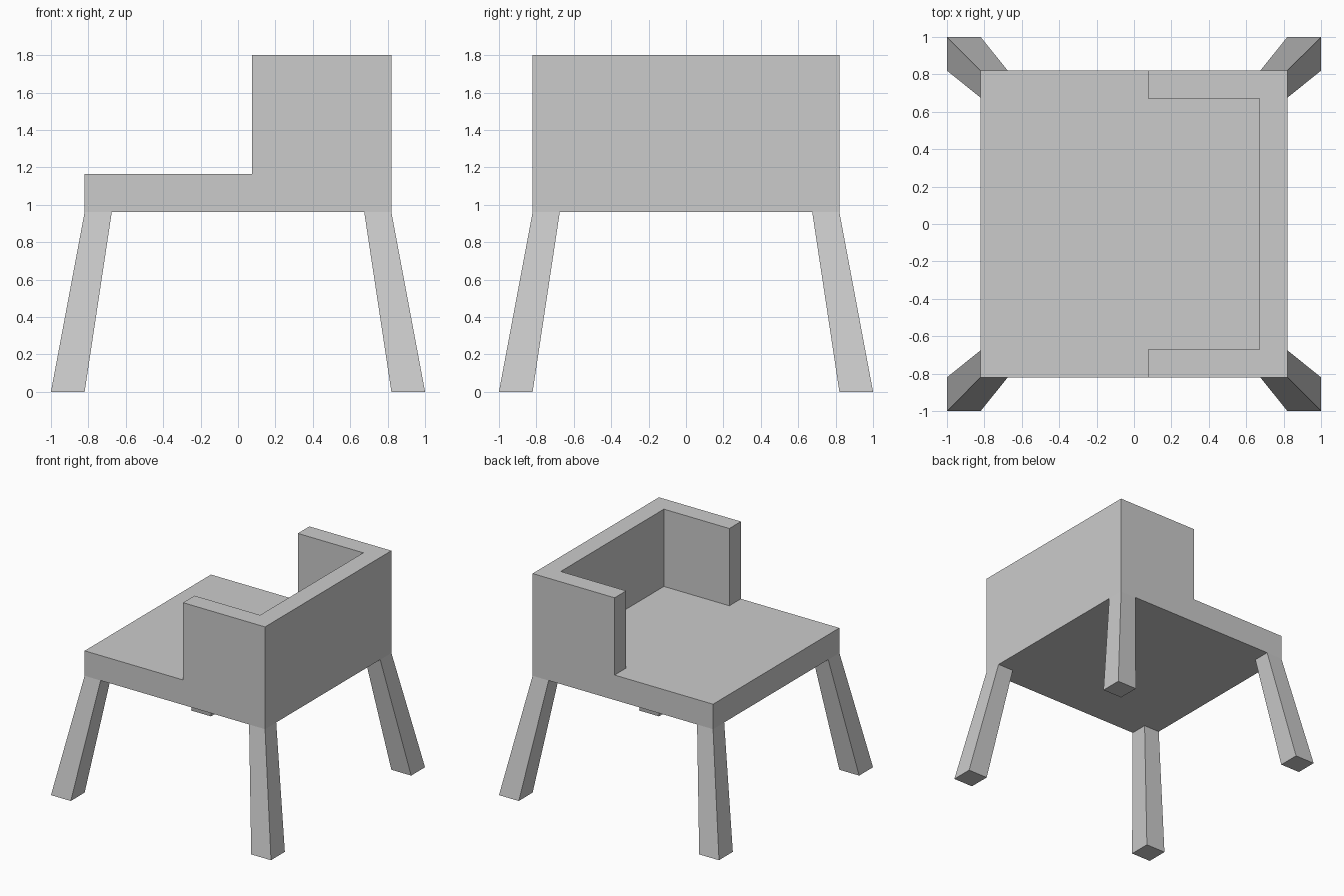
import bpy

cube = bpy.data.objects.get("Cube")
if cube:
    bpy.data.objects.remove(cube, do_unlink=True)

grey = bpy.data.materials.new("plain grey")
grey.use_nodes = True
COLOUR = (0.6, 0.6, 0.6, 1)
grey.diffuse_color = COLOUR
grey.node_tree.nodes["Principled BSDF"].inputs["Base Color"].default_value = COLOUR

SEAT_Z, SEAT_TOP, BACK_TOP = 0.96, 1.165, 1.8
HALF, INNER, ARM_FRONT = 0.82, 0.67, 0.075


def loft(name, low, z0, high, z1):
    """Flat-sided solid between two matching counter-clockwise outlines."""
    n = len(low)
    verts = [(x, y, z0) for x, y in low] + [(x, y, z1) for x, y in high]
    faces = [tuple(reversed(range(n))), tuple(range(n, 2 * n))]
    faces += [(i, (i + 1) % n, n + (i + 1) % n, n + i) for i in range(n)]
    mesh = bpy.data.meshes.new(name)
    mesh.from_pydata(verts, [], faces)
    mesh.materials.append(grey)
    obj = bpy.data.objects.new(name, mesh)
    bpy.context.collection.objects.link(obj)
    return obj


def corner_square(a, b, sx, sy):
    """Square spanning a to b in both axes, mirrored into one corner."""
    pts = [(a * sx, a * sy), (b * sx, a * sy), (b * sx, b * sy), (a * sx, b * sy)]
    return pts if sx * sy > 0 else pts[::-1]


# Seat slab
square = [(-HALF, -HALF), (HALF, -HALF), (HALF, HALF), (-HALF, HALF)]
loft("seat", square, SEAT_Z, square, SEAT_TOP)

# Backrest with two short arms, as one U-shaped wall
half_u = [(INNER, -INNER), (ARM_FRONT, -INNER), (ARM_FRONT, -HALF), (HALF, -HALF)]
wall = half_u + [(x, -y) for x, y in reversed(half_u)]
loft("backrest_and_arms", wall, SEAT_TOP, wall, BACK_TOP)

# Splayed legs, slightly thicker at the foot
for sx, side_x in ((-1, "right"), (1, "left")):
    for sy, side_y in ((-1, "front"), (1, "back")):
        loft(f"{side_y}_{side_x}_leg", corner_square(0.82, 1.0, sx, sy), 0,
             corner_square(0.675, HALF, sx, sy), SEAT_Z)
